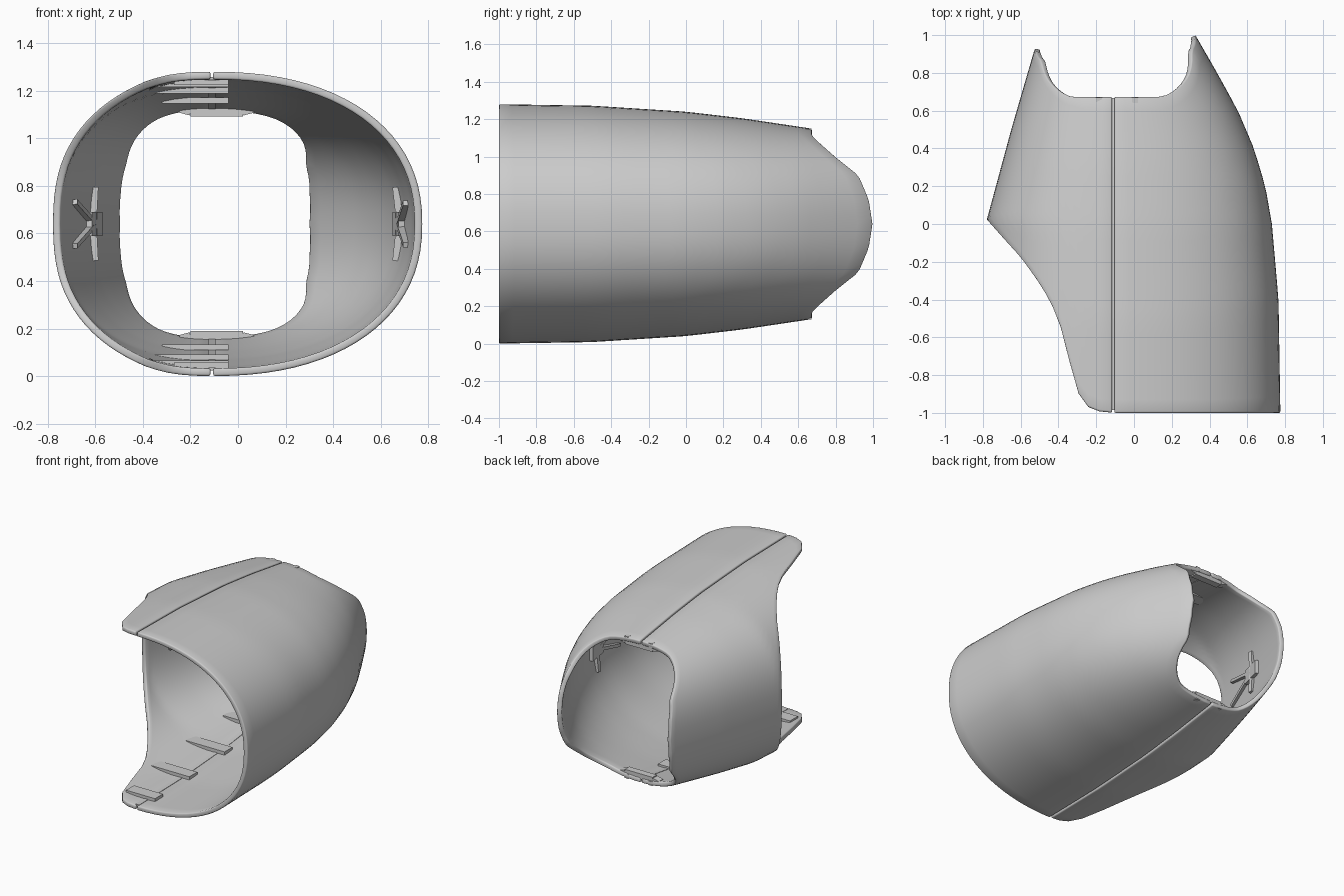
import bpy, bmesh, math
from mathutils import Vector

if "Cube" in bpy.data.objects:
    bpy.data.objects.remove(bpy.data.objects["Cube"])

XC, ZC, GAP = -0.11, 0.64, 0.006   # seam position, mid height, half seam gap

# profiles along y: half height, half width right / left of the seam
HEIGHT = [(-1, .64), (-.5, .632), (0, .6), (.3, .565), (.67, .51), (1, .455)]
RIGHT = [(-1, .885), (-.4, .875), (0, .84), (.2, .805), (.4, .745), (.6, .66), (.8, .55), (1, .435)]
LEFT = [(-1, .67), (.02, .67), (.5, .54), (.93, .415), (1, .4)]
# rear edge: y by distance from mid height; left front edge: y by x
BACK = [(0, 1), (.13, .98), (.26, .925), (.36, .8), (.44, .71), (.475, .675), (.6, .67)]
CUT = [(-.78, .02), (-.7, -.07), (-.6, -.18), (-.52, -.29), (-.45, -.4), (-.4, -.51),
       (-.36, -.65), (-.325, -.81), (-.29, -.91), (-.25, -.965), (-.2, -.99), (-.1, -1)]


def lerp(pts, v):
    if v <= pts[0][0]:
        return pts[0][1]
    for (a, p), (b, q) in zip(pts, pts[1:]):
        if v <= b:
            return p + (q - p) * (v - a) / (b - a)
    return pts[-1][1]


def section(side, a, y, inset=0.0):
    """Point on the hull: a = 0 at the top, pi/2 at the side, pi at the bottom."""
    w = lerp(RIGHT if side > 0 else LEFT, y) - inset
    h = lerp(HEIGHT, y) - inset
    n = 2.25 if side > 0 else 2.4
    s, c = max(0, math.sin(a)), math.cos(a)
    x = max(GAP, w * s ** (2 / n))
    return Vector((XC + side * x, y, ZC + math.copysign(h * abs(c) ** (2 / n), c)))


def y_limits(side, a):
    y1 = .7
    for _ in range(20):
        y1 = .5 * y1 + .5 * lerp(BACK, abs(section(side, a, y1).z - ZC))
    y0 = -1
    if side < 0:
        y1 = .67 + (y1 - .67) * .26 / .33
        y0 = lerp(CUT, section(side, a, -.5).x)
    return y0, y1


def add_mesh(name, bm):
    me = bpy.data.meshes.new(name)
    bm.to_mesh(me)
    bm.free()
    ob = bpy.data.objects.new(name, me)
    bpy.context.collection.objects.link(ob)
    return ob


def shell(name, side, na=44, ny=24):
    bm = bmesh.new()
    rows = []
    for i in range(na + 1):
        a = math.pi * i / na
        y0, y1 = y_limits(side, a)
        rows.append([bm.verts.new(section(side, a, y0 + (y1 - y0) * j / ny)) for j in range(ny + 1)])
    for r, s in zip(rows, rows[1:]):
        for j in range(ny):
            q = [r[j], r[j + 1], s[j + 1], s[j]]
            bm.faces.new(q if side < 0 else q[::-1])
    bm.normal_update()
    if sum(f.normal.dot(f.calc_center_median() - Vector((XC, f.calc_center_median().y, ZC)))
           for f in bm.faces) < 0:
        bmesh.ops.reverse_faces(bm, faces=bm.faces)
    ob = add_mesh(name, bm)
    m = ob.modifiers.new("wall", 'SOLIDIFY')
    m.thickness, m.offset = .032, -1
    b = ob.modifiers.new("rim", 'BEVEL')
    b.width, b.segments, b.limit_method, b.angle_limit = .008, 2, 'ANGLE', math.radians(60)
    bpy.ops.object.select_all(action='DESELECT')
    bpy.context.view_layer.objects.active = ob
    ob.select_set(True)
    bpy.ops.object.shade_smooth_by_angle(angle=math.radians(40))


def bar(name, p, q, width, depth, up):
    """Box from p to q, with its depth along the up direction."""
    p, q, up = Vector(p), Vector(q), Vector(up)
    side = (q - p).cross(up).normalized()
    up = side.cross(q - p).normalized()
    bm = bmesh.new()
    ends = [[bm.verts.new(e + side * s * width / 2 + up * u * depth / 2)
             for s, u in ((-1, -1), (1, -1), (1, 1), (-1, 1))] for e in (p, q)]
    bm.faces.new(ends[0])
    bm.faces.new(ends[1][::-1])
    for k in range(4):
        bm.faces.new([ends[0][k], ends[0][k - 1], ends[1][k - 1], ends[1][k]])
    bmesh.ops.recalc_face_normals(bm, faces=bm.faces)
    return add_mesh(name, bm)


# two shell halves
shell("right_shell", 1)
shell("left_shell", -1)

for lab, s in (("top", 1), ("bottom", -1)):
    # strips closing the seam from inside
    ys = [-.985, -.5, 0, .3, .665]
    for y, y2 in zip(ys, ys[1:]):
        bar(lab + "_seam_strip", (XC, y, ZC + s * (lerp(HEIGHT, y) - .029)),
            (XC, y2, ZC + s * (lerp(HEIGHT, y2) - .029)), .03, .012, (0, 0, 1))
    # joining tabs across the seam
    for y, x0 in ((-.84, -.27), (-.45, -.35), (-.05, -.35), (.33, -.32)):
        z = ZC + s * (lerp(HEIGHT, y) - .042)
        bar(lab + "_tab", (x0, y, z), (-.04, y, z), .09, .024, (0, 0, 1))
    # rear latch with sloping ends
    z = ZC + s * .468
    bar(lab + "_latch", (-.2, .64, z), (.02, .64, z), .05, .035, (0, 0, 1))
    for x, d in ((-.2, -1), (.02, 1)):
        bar(lab + "_latch_end", (x, .64, z), (x + d * .045, .64, z + s * .012), .05, .025, (0, 0, 1))
        bar(lab + "_latch_nub", (x + .0, .655, ZC + s * .495), (x - d * .03, .655, ZC + s * .495),
            .03, .03, (0, 0, 1))

# crossed ribs on the inner side walls
for lab, side, y in (("left", -1, .5), ("right", 1, .05)):
    for s in (-1, 1):
        p = section(side, math.pi / 2, y, .04)
        q = section(side, math.pi / 2 - s * .12, y - .3, .035)
        bar(lab + "_diagonal_rib", p, q, .022, .035, (1, 0, 0))
        e = section(side, math.pi / 2 - s * .25, y, .035)
        e.z = ZC + s * .155
        bar(lab + "_upright_rib", p, e, .03, .03, (1, 0, 0))
    bar(lab + "_clip", section(side, math.pi / 2, y - .08, .045),
        section(side, math.pi / 2, y + .08, .045), .1, .025, (1, 0, 0))
